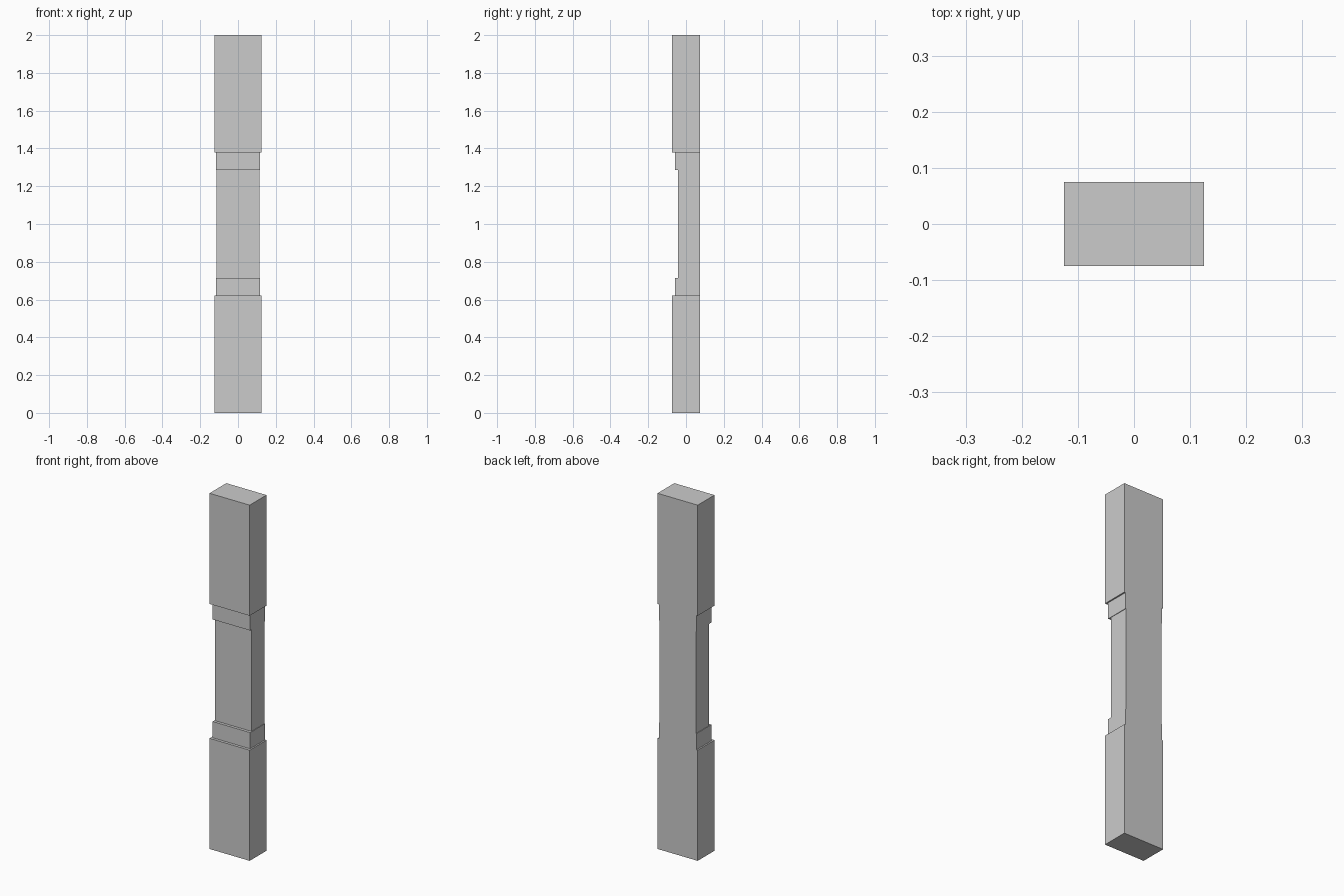
import bpy
import bmesh

if "Cube" in bpy.data.objects:
    bpy.data.objects.remove(bpy.data.objects["Cube"])

BACK = 0.0745
HEIGHT = 2.0

# Lower half of the post, as (z, half width, front y); the back stays flush
lower = [
    (0.0, 0.125, -0.0745),    # square block
    (0.622, 0.125, -0.0745),
    (0.622, 0.117, -0.059),   # collar
    (0.713, 0.117, -0.059),
    (0.713, 0.114, -0.043),   # slim shaft
]
# The upper half mirrors the lower half
levels = lower + [(HEIGHT - z, w, f) for z, w, f in reversed(lower)]

bm = bmesh.new()
rows = []
for z, w, f in levels:
    corners = [(-w, BACK, z), (-w, f, z), (w, f, z), (w, BACK, z)]
    rows.append([bm.verts.new(c) for c in corners])

# Left, front and right walls, with the steps between sections
for a, b in zip(rows, rows[1:]):
    for i in range(3):
        bm.faces.new((a[i], a[i + 1], b[i + 1], b[i]))

# Ends and the single flat back
bm.faces.new(rows[0])
bm.faces.new(rows[-1])
bm.faces.new([r[0] for r in rows] + [r[3] for r in reversed(rows)])
bmesh.ops.recalc_face_normals(bm, faces=bm.faces)

mesh = bpy.data.meshes.new("stepped_post")
bm.to_mesh(mesh)
bm.free()
post = bpy.data.objects.new("stepped_post", mesh)
bpy.context.collection.objects.link(post)
